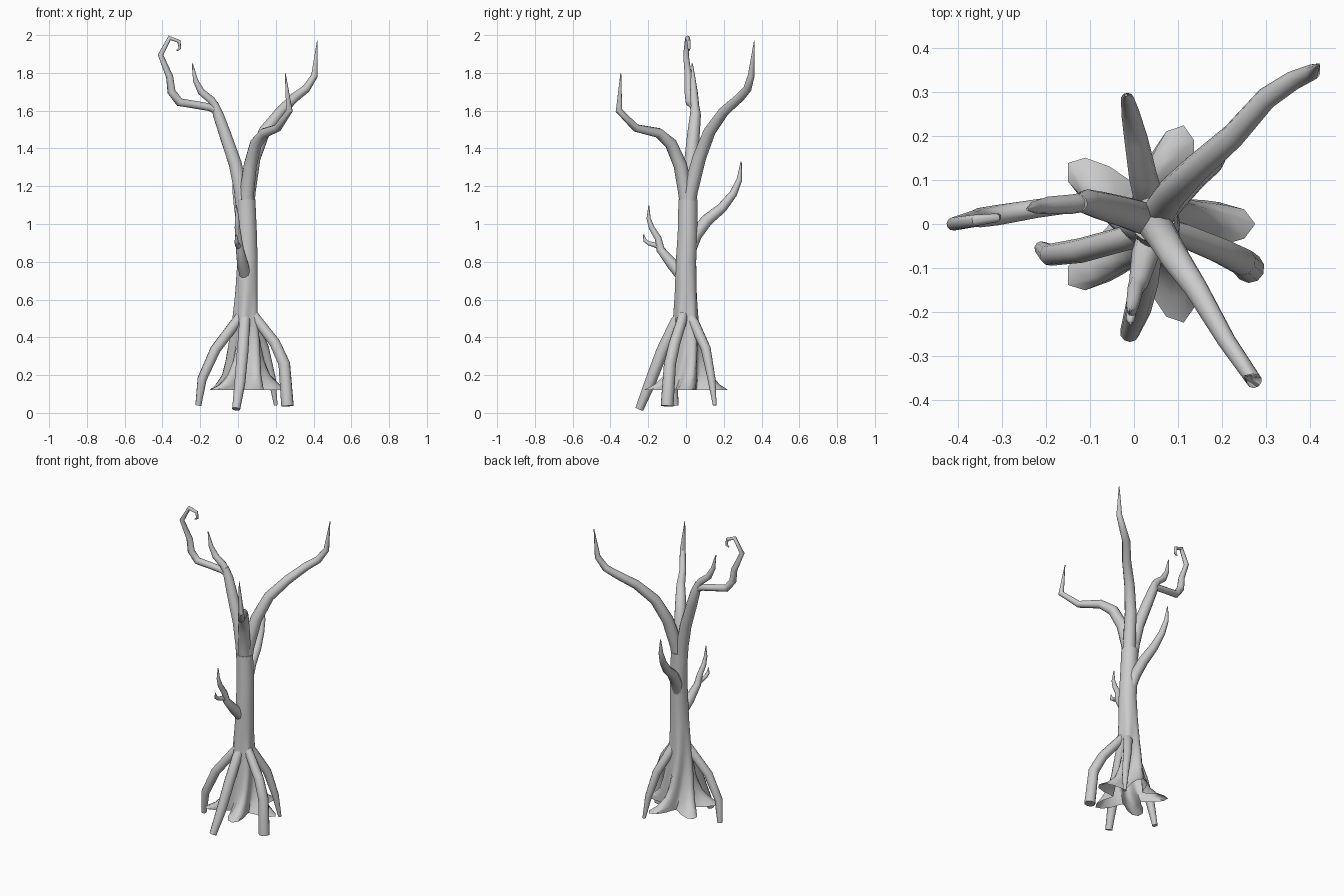
import bpy, bmesh
from math import cos, sin, pi, radians
from mathutils import Vector


def finish(name, bm):
    bmesh.ops.recalc_face_normals(bm, faces=bm.faces[:])
    me = bpy.data.meshes.new(name)
    bm.to_mesh(me)
    bm.free()
    ob = bpy.data.objects.new(name, me)
    bpy.context.collection.objects.link(ob)
    bpy.ops.object.select_all(action='DESELECT')
    ob.select_set(True)
    bpy.context.view_layer.objects.active = ob
    bpy.ops.object.shade_smooth_by_angle(angle=radians(50))
    return ob


def bridge(bm, rings):
    for a, b in zip(rings, rings[1:]):
        n = len(a)
        for i in range(n):
            j = (i + 1) % n
            bm.faces.new((a[i], a[j], b[j], b[i]))


def limb(name, pts, sides=10):
    """Tapered tube through (x, y, z, radius) points, rings mitred at bends."""
    bm = bmesh.new()
    P = [Vector(p[:3]) for p in pts]
    rings, prev, u = [], None, None
    for i, p in enumerate(P):
        t = Vector()
        if i > 0:
            t += (p - P[i - 1]).normalized()
        if i < len(P) - 1:
            t += (P[i + 1] - p).normalized()
        t.normalize()
        if prev is None:
            u = t.cross(Vector((0.3, 1, 0.1))).normalized()
        else:
            u = prev.rotation_difference(t) @ u
        prev = t
        v = t.cross(u)
        rings.append([bm.verts.new(p + (u * cos(a) + v * sin(a)) * pts[i][3])
                      for a in (2 * pi * k / sides for k in range(sides))])
    bridge(bm, rings)
    bm.faces.new(rings[0])
    bm.faces.new(rings[-1])
    return finish(name, bm)


# Trunk with five twisted flares at its open base: z, valley radius, lobe height, twist, cx, cy
bm = bmesh.new()
rings = []
for z, r, lobe, tw, cx, cy in [
        (0.12, 0.095, 0.14, 0, 0.04, 0), (0.15, 0.088, 0.095, 6, 0.04, 0),
        (0.20, 0.08, 0.055, 14, 0.04, 0), (0.28, 0.072, 0.035, 24, 0.04, 0),
        (0.38, 0.066, 0.022, 34, 0.04, 0), (0.50, 0.06, 0.010, 42, 0.04, 0),
        (0.65, 0.056, 0.003, 48, 0.045, 0), (0.80, 0.054, 0, 48, 0.05, 0),
        (0.95, 0.052, 0, 48, 0.048, 0.008), (1.13, 0.05, 0, 48, 0.042, 0.01)]:
    ring = []
    for k in range(40):
        a = 2 * pi * k / 40
        rad = r + lobe * (0.5 + 0.5 * cos(5 * a)) ** 1.1
        b = a + radians(tw)
        ring.append(bm.verts.new((cx + rad * cos(b), cy + rad * sin(b), z)))
    rings.append(ring)
bridge(bm, rings)
bm.faces.new(rings[-1])
finish("trunk", bm)

# Stilt roots
limb("root_front", [(0.045, -0.01, 0.54, 0.025), (0.035, -0.055, 0.48, 0.03),
                    (0.025, -0.125, 0.33, 0.032), (0.01, -0.19, 0.16, 0.03),
                    (-0.01, -0.247, 0.02, 0.022)])
limb("root_left", [(0.04, -0.01, 0.55, 0.025), (-0.01, -0.03, 0.48, 0.028),
                   (-0.12, -0.06, 0.335, 0.028), (-0.19, -0.07, 0.18, 0.025),
                   (-0.21, -0.055, 0.04, 0.016)])
limb("root_right", [(0.06, -0.01, 0.55, 0.025), (0.11, -0.025, 0.48, 0.028),
                    (0.195, -0.06, 0.37, 0.03), (0.245, -0.085, 0.26, 0.032),
                    (0.262, -0.1, 0.036, 0.034)])
limb("root_back", [(0.06, 0.0, 0.55, 0.025), (0.085, 0.045, 0.47, 0.028),
                   (0.14, 0.105, 0.34, 0.026), (0.18, 0.135, 0.18, 0.021),
                   (0.2, 0.152, 0.04, 0.01)])

# Main crown branches
limb("branch_left", [(0.025, 0.01, 1.06, 0.036), (0.015, 0.015, 1.18, 0.038),
                     (-0.015, 0.025, 1.32, 0.036), (-0.07, 0.04, 1.48, 0.033),
                     (-0.105, 0.05, 1.58, 0.029), (-0.125, 0.047, 1.64, 0.02)])
limb("branch_left_curl", [(-0.1, 0.05, 1.595, 0.02), (-0.15, 0.045, 1.618, 0.021),
                          (-0.22, 0.035, 1.63, 0.021), (-0.31, 0.02, 1.645, 0.023),
                          (-0.352, 0.014, 1.70, 0.022), (-0.362, 0.012, 1.78, 0.019),
                          (-0.41, 0.0, 1.895, 0.015), (-0.362, 0.008, 1.985, 0.013),
                          (-0.312, 0.014, 1.967, 0.01), (-0.308, 0.016, 1.93, 0.008),
                          (-0.325, 0.016, 1.918, 0.004)])
limb("branch_left_twig", [(-0.11, 0.05, 1.60, 0.022), (-0.14, 0.045, 1.655, 0.022),
                          (-0.195, 0.042, 1.70, 0.02), (-0.225, 0.038, 1.76, 0.014),
                          (-0.242, 0.033, 1.85, 0.003)])
limb("branch_front", [(0.045, 0.008, 1.06, 0.036), (0.047, -0.002, 1.17, 0.04),
                      (0.065, -0.03, 1.31, 0.036), (0.095, -0.08, 1.425, 0.033),
                      (0.14, -0.145, 1.482, 0.027), (0.21, -0.265, 1.508, 0.021),
                      (0.272, -0.355, 1.60, 0.018), (0.25, -0.345, 1.80, 0.002)])
limb("branch_back_right", [(0.05, 0.01, 1.06, 0.036), (0.055, 0.022, 1.17, 0.04),
                           (0.085, 0.07, 1.35, 0.036), (0.14, 0.125, 1.49, 0.032),
                           (0.225, 0.2, 1.595, 0.028), (0.3, 0.285, 1.67, 0.025),
                           (0.36, 0.325, 1.715, 0.022), (0.405, 0.345, 1.785, 0.018),
                           (0.42, 0.362, 1.97, 0.002)])

# Low branches on the trunk
limb("low_branch_back", [(0.045, 0.015, 0.84, 0.03), (0.035, 0.05, 0.94, 0.034),
                         (0.02, 0.11, 1.02, 0.032), (0.005, 0.19, 1.085, 0.027),
                         (-0.008, 0.25, 1.16, 0.021), (-0.015, 0.283, 1.235, 0.015),
                         (-0.018, 0.292, 1.33, 0.003)])
limb("low_branch_front", [(0.04, -0.02, 0.72, 0.03), (0.025, -0.07, 0.785, 0.031),
                          (0.01, -0.135, 0.865, 0.022), (0.003, -0.148, 0.925, 0.018),
                          (-0.003, -0.182, 0.98, 0.015), (-0.005, -0.198, 1.03, 0.011),
                          (-0.008, -0.197, 1.10, 0.002)])
limb("low_branch_front_twig", [(0.01, -0.13, 0.87, 0.014), (-0.002, -0.16, 0.888, 0.014),
                               (-0.006, -0.195, 0.897, 0.012), (-0.008, -0.217, 0.912, 0.01),
                               (-0.008, -0.225, 0.945, 0.003)])
